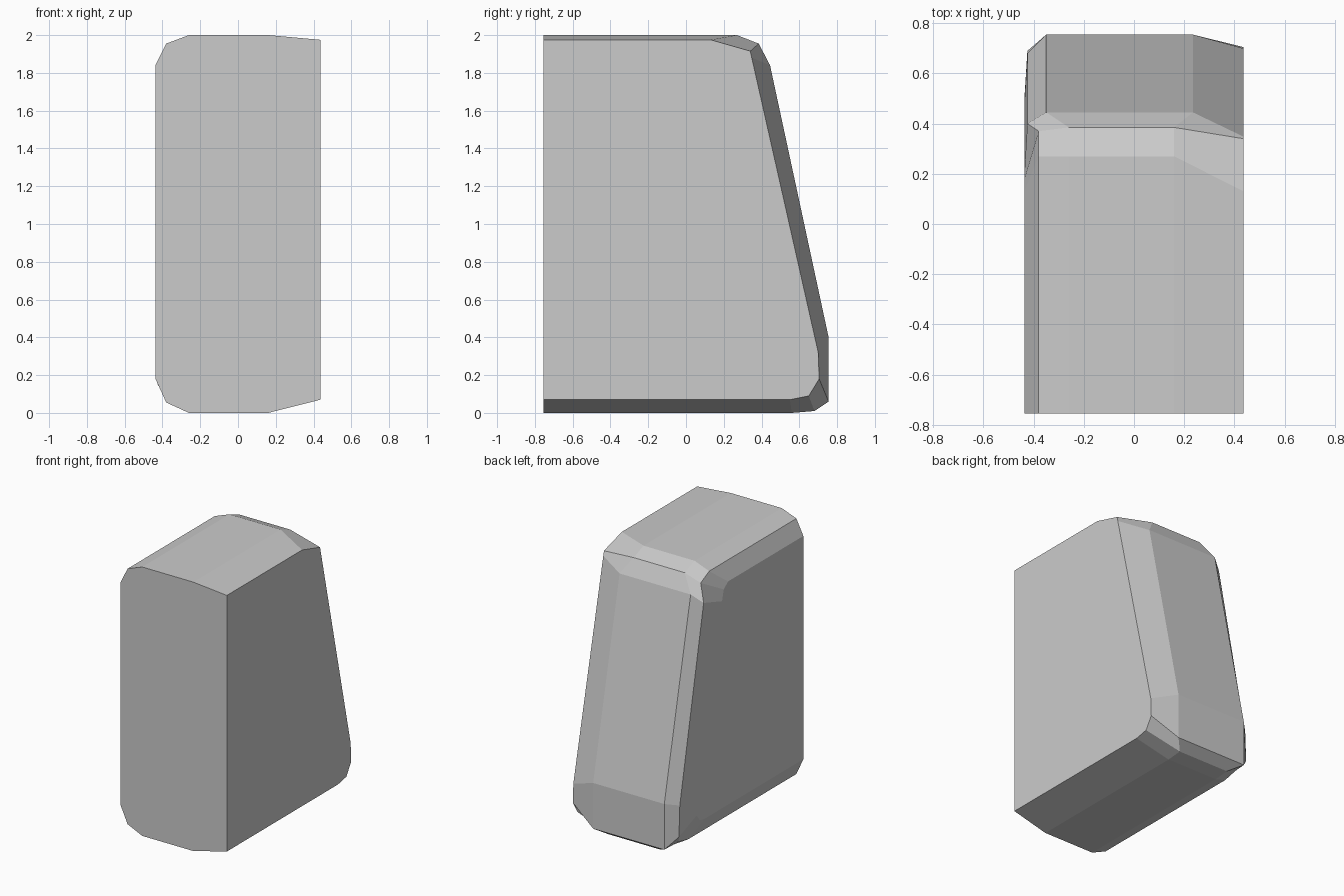
import bpy, bmesh

if "Cube" in bpy.data.objects:
    bpy.data.objects.remove(bpy.data.objects["Cube"])

FRONT = -0.755

# Side sections from left to right: x along top/bottom, x along the back,
# floor height, top height, then the (y, z) outline running round the back
sections = [
    (-0.437, -0.437, 0.18, 1.84,
     [(.40, .18), (.46, .19), (.50, .24), (.48, .42), (.20, 1.72), (.18, 1.80), (.13, 1.84)]),
    (-0.38, -0.425, 0.055, 1.955,
     [(.52, .055), (.63, .08), (.69, .15), (.68, .38), (.40, 1.78), (.37, 1.905), (.27, 1.955)]),
    (-0.26, -0.35, 0.0, 2.0,
     [(.56, 0), (.68, .01), (.755, .06), (.755, .40), (.445, 1.84), (.385, 1.955), (.27, 2.0)]),
    (0.16, 0.235, 0.0, 2.0,
     [(.56, 0), (.68, .01), (.755, .06), (.755, .40), (.445, 1.84), (.385, 1.955), (.27, 2.0)]),
    (0.437, 0.437, 0.07, 1.975,
     [(.55, .07), (.65, .09), (.705, .18), (.70, .32), (.348, 1.88), (.34, 1.915), (.13, 1.975)]),
]

bm = bmesh.new()
rings = []
for x_flat, x_back, low, high, outline in sections:
    profile = [(FRONT, low)] + outline + [(FRONT, high)]
    rings.append([bm.verts.new((x_back if 3 <= i <= 5 else x_flat, y, z))
                  for i, (y, z) in enumerate(profile)])

# Skin between neighbouring sections
for a, b in zip(rings, rings[1:]):
    for i in range(len(a) - 1):
        bm.faces.new((a[i], a[i + 1], b[i + 1], b[i]))

# Flat left, right and front faces
bm.faces.new(rings[0])
bm.faces.new(rings[-1])
bm.faces.new([r[0] for r in rings] + [r[-1] for r in reversed(rings)])
bmesh.ops.recalc_face_normals(bm, faces=bm.faces)

mesh = bpy.data.meshes.new("housing_shell")
bm.to_mesh(mesh)
bm.free()
bpy.context.collection.objects.link(bpy.data.objects.new("housing_shell", mesh))
